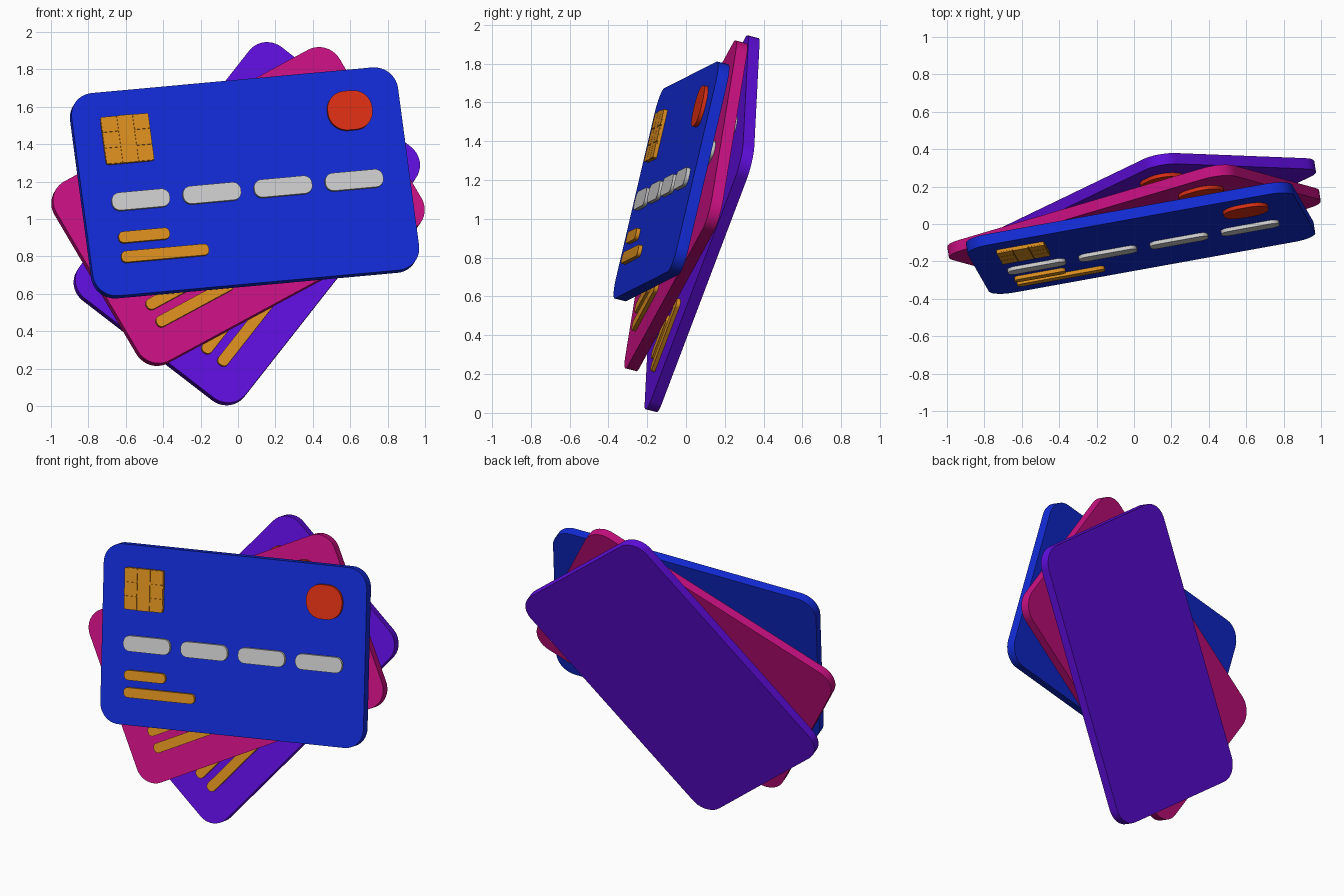
import bpy, bmesh, math
from mathutils import Matrix, Vector

if "Cube" in bpy.data.objects:
    bpy.data.objects.remove(bpy.data.objects["Cube"])

# Shared plane of the fanned stack: outward normal and its in-plane axes
N = Vector((0.1505, -0.957, 0.244)).normalized()
E1 = Vector((0, 0, 1)).cross(N).normalized()
E2 = N.cross(E1)
W, H, T, R = 1.78, 1.122, 0.06, 0.125
RELIEF = 0.02


def material(name, rgb):
    m = bpy.data.materials.new(name)
    m.diffuse_color = (*rgb, 1)
    m.use_nodes = True
    m.node_tree.nodes["Principled BSDF"].inputs["Base Color"].default_value = m.diffuse_color
    return m


GOLD = material("gold", (0.70, 0.27, 0.013))
RED = material("red", (0.72, 0.028, 0.007))


def plate(name, frame, centre, size, radius, z0, z1, mat=None, segs=10):
    """Rounded rectangle in the card plane, extruded from z0 to z1."""
    bm = bmesh.new()
    hw, hh = size[0] / 2 - radius, size[1] / 2 - radius
    ring = []
    for k, (sx, sy) in enumerate(((1, 1), (-1, 1), (-1, -1), (1, -1))):
        for i in range(segs + 1 if radius else 1):
            a = math.pi / 2 * (k + i / segs)
            ring.append(bm.verts.new((centre[0] + sx * hw + radius * math.cos(a),
                                      centre[1] + sy * hh + radius * math.sin(a), z0)))
    face = bm.faces.new(ring)
    top = bmesh.ops.extrude_face_region(bm, geom=[face])["geom"]
    bmesh.ops.translate(bm, vec=(0, 0, z1 - z0),
                        verts=[v for v in top if isinstance(v, bmesh.types.BMVert)])
    bmesh.ops.recalc_face_normals(bm, faces=bm.faces)
    me = bpy.data.meshes.new(name)
    bm.to_mesh(me)
    bm.free()
    ob = bpy.data.objects.new(name, me)
    bpy.context.collection.objects.link(ob)
    ob.matrix_world = frame
    if mat:
        me.materials.append(mat)
    bpy.ops.object.select_all(action="DESELECT")
    ob.select_set(True)
    bpy.context.view_layer.objects.active = ob
    bpy.ops.object.shade_smooth_by_angle(angle=math.radians(30))
    return ob


def card(tag, rgb, angle, centre):
    a = math.radians(angle)
    u = E1 * math.cos(a) + E2 * math.sin(a)
    v = N.cross(u)
    frame = Matrix.Translation(centre) @ Matrix((u, v, N)).transposed().to_4x4()
    f = T / 2

    # card body
    plate(tag + "_card", frame, (0, 0), (W, H), R, -f, f, material(tag, rgb))

    # chip: base with contact pads split by fine grooves
    cx, cy, s = -0.608, 0.29, 0.262
    plate(tag + "_chip_base", frame, (cx, cy), (s, s), 0.02, f - 0.01, f + RELIEF - 0.006, GOLD, 4)
    p, g = s / 3, 0.004
    plate(tag + "_chip_pad_middle", frame, (cx, cy), (p - g, s), 0.003, f, f + RELIEF, GOLD, 2)
    for side in (-1, 1):
        for row in (-1, 0, 1):
            plate(tag + "_chip_pad", frame, (cx + side * p, cy + row * p),
                  (p - g / 2, p - g), 0.006, f, f + RELIEF, GOLD, 2)

    # red emblem patch
    plate(tag + "_red_patch", frame, (0.612, 0.334), (0.243, 0.215), 0.1, f - 0.01, f + RELIEF, RED)

    # four grey number bars
    for i in range(4):
        plate(tag + "_number_bar", frame, (-0.579 + 0.388 * i, -0.05), (0.316, 0.098),
              0.044, f - 0.01, f + RELIEF)

    # gold detail bars, left aligned
    for y, w in ((-0.247, 0.278), (-0.355, 0.478)):
        plate(tag + "_detail_bar", frame, (-0.726 + w / 2, y), (w, 0.062), 0.027,
              f - 0.01, f + RELIEF, GOLD, 6)


card("blue", (0.006, 0.024, 0.67), 5.3, (0.035, -0.075, 1.193))
card("pink", (0.58, 0.005, 0.22), 28.3, (0.0, 0.0, 1.067))
card("purple", (0.115, 0.004, 0.72), 51.0, (0.047, 0.083, 0.975))
